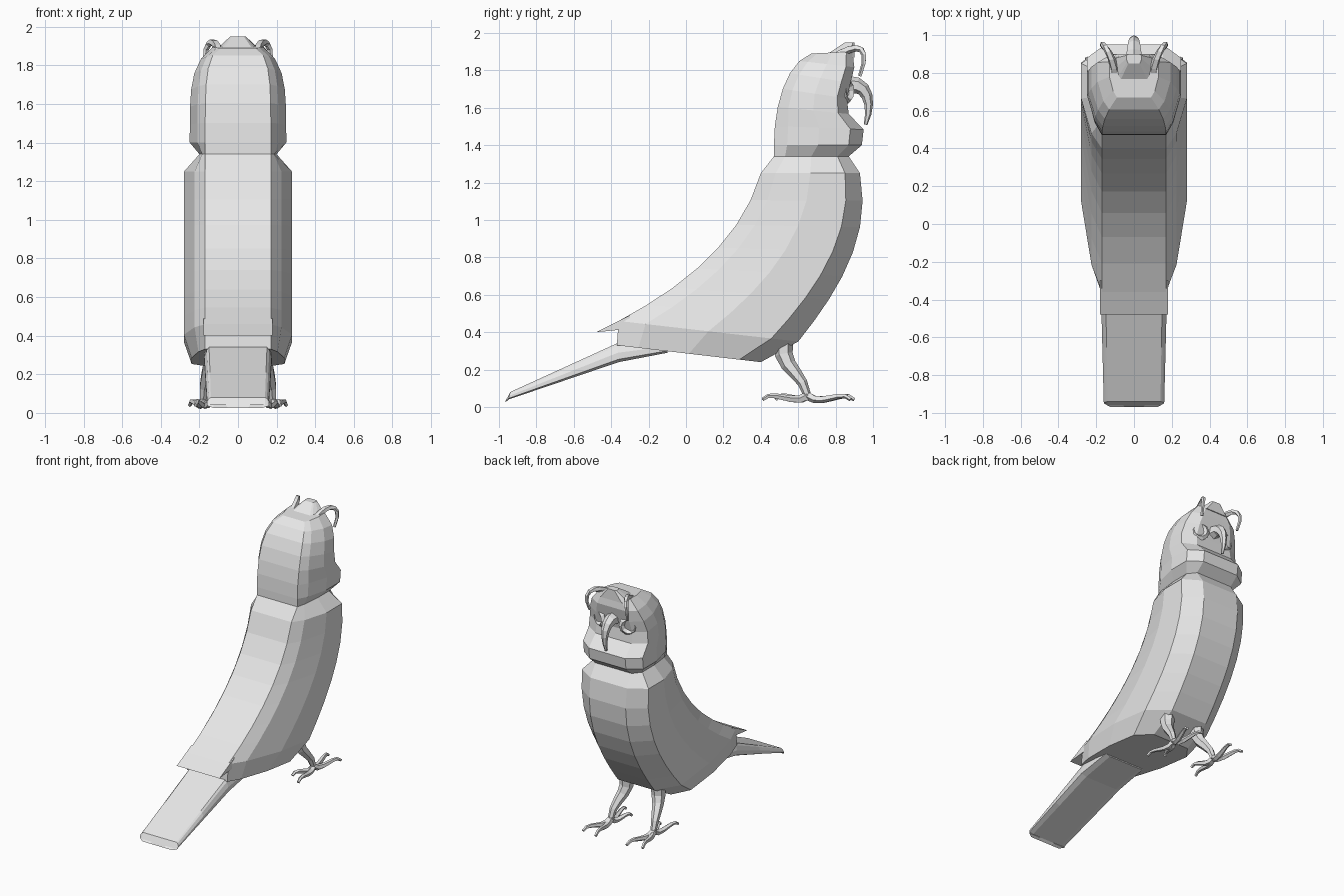
import bpy, bmesh, math
from mathutils import Vector
from mathutils.geometry import interpolate_bezier

if "Cube" in bpy.data.objects:
    bpy.data.objects.remove(bpy.data.objects["Cube"], do_unlink=True)

grey = bpy.data.materials.new("light_grey")
grey.use_nodes = True
grey.diffuse_color = (0.8, 0.8, 0.8, 1)
grey.node_tree.nodes["Principled BSDF"].inputs["Base Color"].default_value = grey.diffuse_color


def centre(y, z):
    """Point on the symmetry plane."""
    return Vector((0, y, z))


def bezier(start, start_handle, end_handle, end, count):
    return interpolate_bezier(start, start_handle, end_handle, end, count)


def loft(name, rings):
    """Skin closed rings of equal length and cap both ends."""
    bm = bmesh.new()
    loops = [[bm.verts.new(point) for point in ring] for ring in rings]
    for lower, upper in zip(loops, loops[1:]):
        for i in range(len(lower)):
            bm.faces.new((lower[i - 1], lower[i], upper[i], upper[i - 1]))
    bm.faces.new(loops[0])
    bm.faces.new(loops[-1])
    bmesh.ops.recalc_face_normals(bm, faces=bm.faces)
    mesh = bpy.data.meshes.new(name)
    bm.to_mesh(mesh)
    bm.free()
    mesh.materials.append(grey)
    bpy.context.collection.objects.link(bpy.data.objects.new(name, mesh))


def section(back, front, flat, wide):
    """Symmetric bevelled ring between a back point and a front point."""
    outline = [(flat, 0), ((flat + wide) / 2, 0.15), (wide, 0.5), (wide, 0.85), (flat * 0.9, 1)]
    right = [back.lerp(front, part) + Vector((x, 0, 0)) for x, part in outline]
    left = [Vector((-point.x, point.y, point.z)) for point in reversed(right)]
    return right + left


def tube(name, path, thick, thin, sides=6):
    """Faceted tube along a path, tapering from thick to thin."""
    rings = []
    last = len(path) - 1
    for i, point in enumerate(path):
        along = path[min(i + 1, last)] - path[max(i - 1, 0)]
        across = along.cross(Vector((1, 0, 0))).normalized()
        other = along.cross(across).normalized()
        radius = thick + (thin - thick) * i / last
        angles = [math.tau * k / sides for k in range(sides)]
        rings.append([point + radius * (across * math.cos(a) + other * math.sin(a)) for a in angles])
    loft(name, rings)


# Body with folded wings, from the neck down to the sloping underside
back_line = bezier(centre(0.4, 1.25), centre(0.3, 0.9), centre(0, 0.65), centre(-0.36, 0.46), 8)
front_line = bezier(centre(0.93, 1.25), centre(1, 0.9), centre(0.8, 0.6), centre(0.6, 0.35), 8)
neck = section(centre(0.47, 1.34), centre(0.87, 1.34), 0.17, 0.2)
underside = section(centre(-0.37, 0.33), centre(0.4, 0.24), 0.17, 0.24)
torso = [section(back, front, 0.17, 0.28) for back, front in zip(back_line, front_line)]
loft("body", [neck] + torso + [underside])

# Pointed ends of the folded wings over the tail
wing_profile = [centre(-0.3, 0.49), centre(-0.48, 0.4), centre(-0.29, 0.42)]
loft("wing_ends", [[point + Vector((x, 0, 0)) for point in wing_profile] for x in (-0.18, 0.18)])

# Head, with the chin and brow standing out from a hollow face
skull_line = bezier(centre(0.47, 1.4), centre(0.47, 1.6), centre(0.53, 1.84), centre(0.67, 1.89), 7)
face_depths = [0.94, 0.95, 0.87, 0.86, 0.88, 0.9, 0.89]
skull = []
for i, (back, depth) in enumerate(zip(skull_line, face_depths)):
    height = i / (len(skull_line) - 1)
    face = centre(depth, 1.4 + height / 2)
    skull.append(section(back, face, 0.17 - 0.08 * height ** 4, 0.25 - 0.12 * height ** 4))
loft("head", [neck] + skull)

# Crest on the forehead
crest_base = section(centre(0.7, 1.85), centre(0.9, 1.87), 0.1, 0.13)
crest_tip = section(centre(0.85, 1.95), centre(0.9, 1.95), 0.03, 0.04)
loft("crest", [crest_base, crest_tip])

# Hooked beak
beak_line = bezier(centre(0.87, 1.72), centre(0.97, 1.74), centre(1, 1.62), centre(0.96, 1.51), 7)
tube("beak", beak_line, 0.05, 0.01)

# Broad flat tail, thinning towards a tip bowed back and down in the middle
tail_root = section(centre(-0.1, 0.36), centre(-0.1, 0.29), 0.15, 0.17)
tail_base = section(centre(-0.37, 0.34), centre(-0.36, 0.24), 0.15, 0.175)
tail_end = section(centre(-0.94, 0.08), centre(-0.95, 0.04), 0.14, 0.16)
tail_middle = [start.lerp(end, 0.5) for start, end in zip(tail_base, tail_end)]
tail_tip = []
for point in tail_end:
    bow = point.x ** 2
    tail_tip.append(Vector((point.x, 2 * bow - 1, bow + point.z / 4)))
tail_fan = [Vector((0.4 * point.x, point.y, point.z)) for point in tail_tip]
loft("tail", [tail_root, tail_base, tail_middle, tail_end, tail_tip, tail_fan])

for side, sign in (("left", 1), ("right", -1)):
    def place(x, y, z):
        return Vector((sign * x, y, z))

    # Curled brow tuft
    tuft = bezier(place(0.1, 0.78, 1.86), place(0.1, 0.9, 1.95),
                  place(0.2, 1, 1.95), place(0.16, 0.93, 1.77), 8)
    tube(side + "_brow_tuft", tuft, 0.025, 0.01, sides=5)

    # Raised eye rim
    bpy.ops.mesh.primitive_torus_add(
        major_segments=10, minor_segments=4, major_radius=0.05, minor_radius=0.02,
        location=place(0.12, 0.86, 1.69), rotation=(math.pi / 2, 0, -sign * math.pi / 7))
    rim = bpy.context.object
    rim.name = side + "_eye_rim"
    rim.data.materials.append(grey)

    # Leg
    ankle = place(0.18, 0.65, 0.06)
    leg = bezier(place(0.13, 0.52, 0.36), place(0.13, 0.5, 0.2), place(0.18, 0.62, 0.2), ankle, 6)
    tube(side + "_leg", leg, 0.055, 0.02)

    # Two toes forward and two back, each arched and ending in a claw
    toes = {"outer_front": (0.07, 0.23), "inner_front": (-0.05, 0.25),
            "outer_back": (0.04, -0.24), "inner_back": (-0.06, -0.17)}
    for toe, (spread, reach) in toes.items():
        step = place(spread, reach, 0)
        drop = centre(0, 0.06)
        rise = centre(0, 0.04)
        path = bezier(ankle, ankle + step * 0.3 - drop, ankle + step * 0.8 + rise,
                      ankle + step - rise / 2, 7)
        tube(f"{side}_{toe}_toe", path, 0.024, 0.01, sides=5)
